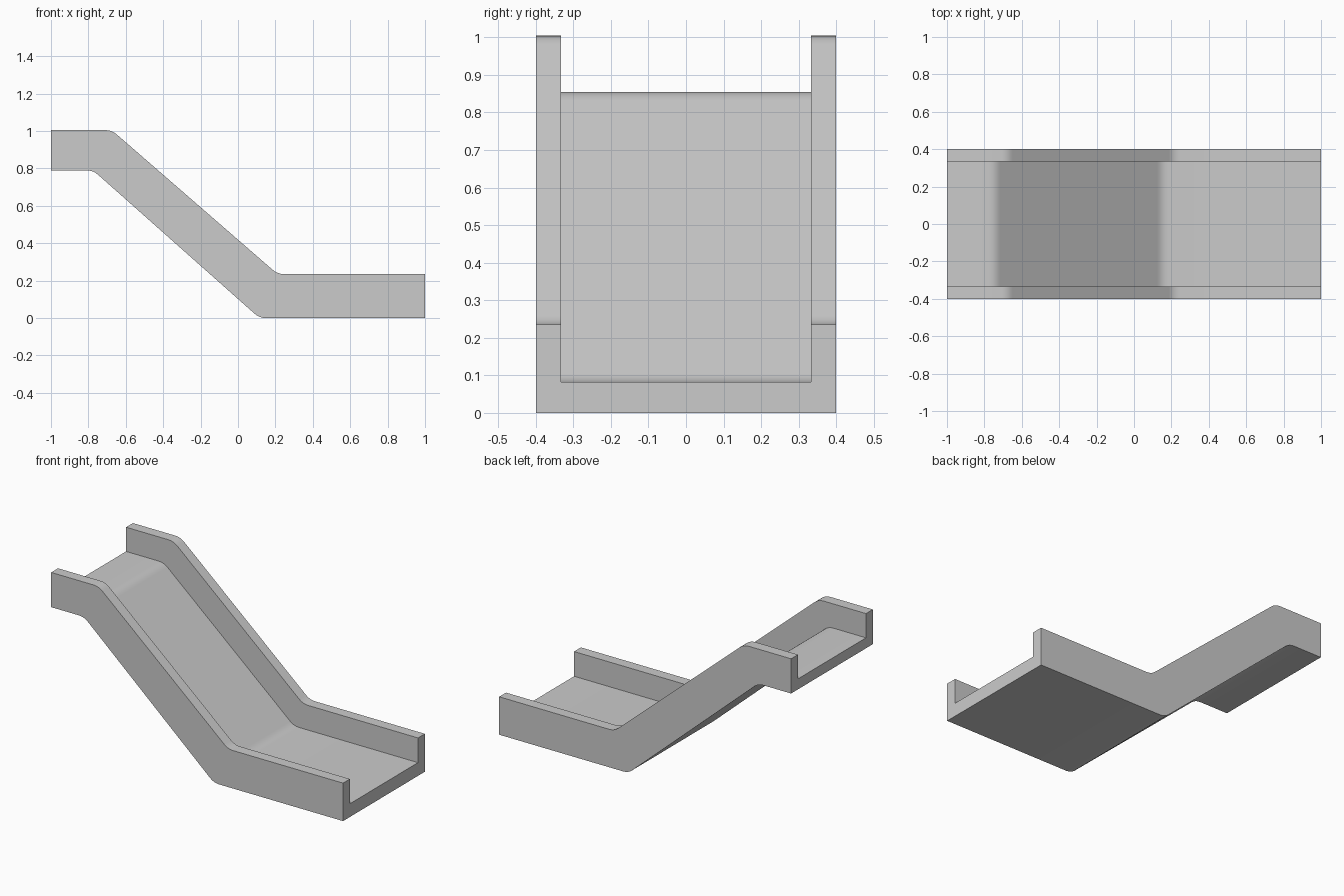
import bpy
import bmesh
from mathutils import Vector

cube = bpy.data.objects.get("Cube")
if cube:
    bpy.data.objects.remove(cube, do_unlink=True)

grey = bpy.data.materials.new("slide grey")
grey.use_nodes = True
colour = (0.6, 0.6, 0.6, 1)
grey.diffuse_color = colour
grey.node_tree.nodes["Principled BSDF"].inputs["Base Color"].default_value = colour

HALF_WIDTH, INNER, BEND, STEPS = 0.4, 0.333, 0.035, 4


def side_line(x_high, z_high, x_low, z_low):
    """Level, sloping and level run with a rounded corner at each bend."""
    path = [Vector(p) for p in ((-1, z_high), (x_high, z_high), (x_low, z_low), (1, z_low))]
    points = [path[0]]
    for before, corner, after in zip(path, path[1:], path[2:]):
        a = corner + (before - corner).normalized() * BEND
        b = corner + (after - corner).normalized() * BEND
        for i in range(STEPS + 1):
            t = i / STEPS
            points.append(a * (1 - t) ** 2 + corner * 2 * t * (1 - t) + b * t * t)
    return points + [path[-1]]


underside = side_line(-0.775, 0.79, 0.115, 0)
floor = side_line(-0.742, 0.855, 0.15, 0.082)
rim = side_line(-0.675, 1.005, 0.212, 0.235)

# Channel: a U-shaped section swept along the three side lines
half = [(underside, HALF_WIDTH), (rim, HALF_WIDTH), (rim, INNER), (floor, INNER)]
section = half + [(line, -y) for line, y in reversed(half)]
bm = bmesh.new()
rings = [[bm.verts.new((line[i].x, y, line[i].y)) for line, y in section]
         for i in range(len(rim))]
for first, second in zip(rings, rings[1:]):
    for j in range(len(section)):
        k = (j + 1) % len(section)
        bm.faces.new((first[j], first[k], second[k], second[j]))
bm.faces.new(rings[0])
bm.faces.new(rings[-1])
bmesh.ops.recalc_face_normals(bm, faces=bm.faces)

mesh = bpy.data.meshes.new("slide_channel")
bm.to_mesh(mesh)
bm.free()
mesh.materials.append(grey)
slide = bpy.data.objects.new("slide_channel", mesh)
bpy.context.collection.objects.link(slide)

# Smooth bends, crisp edges
bpy.ops.object.select_all(action="DESELECT")
slide.select_set(True)
bpy.context.view_layer.objects.active = slide
bpy.ops.object.shade_smooth_by_angle(angle=0.6)
